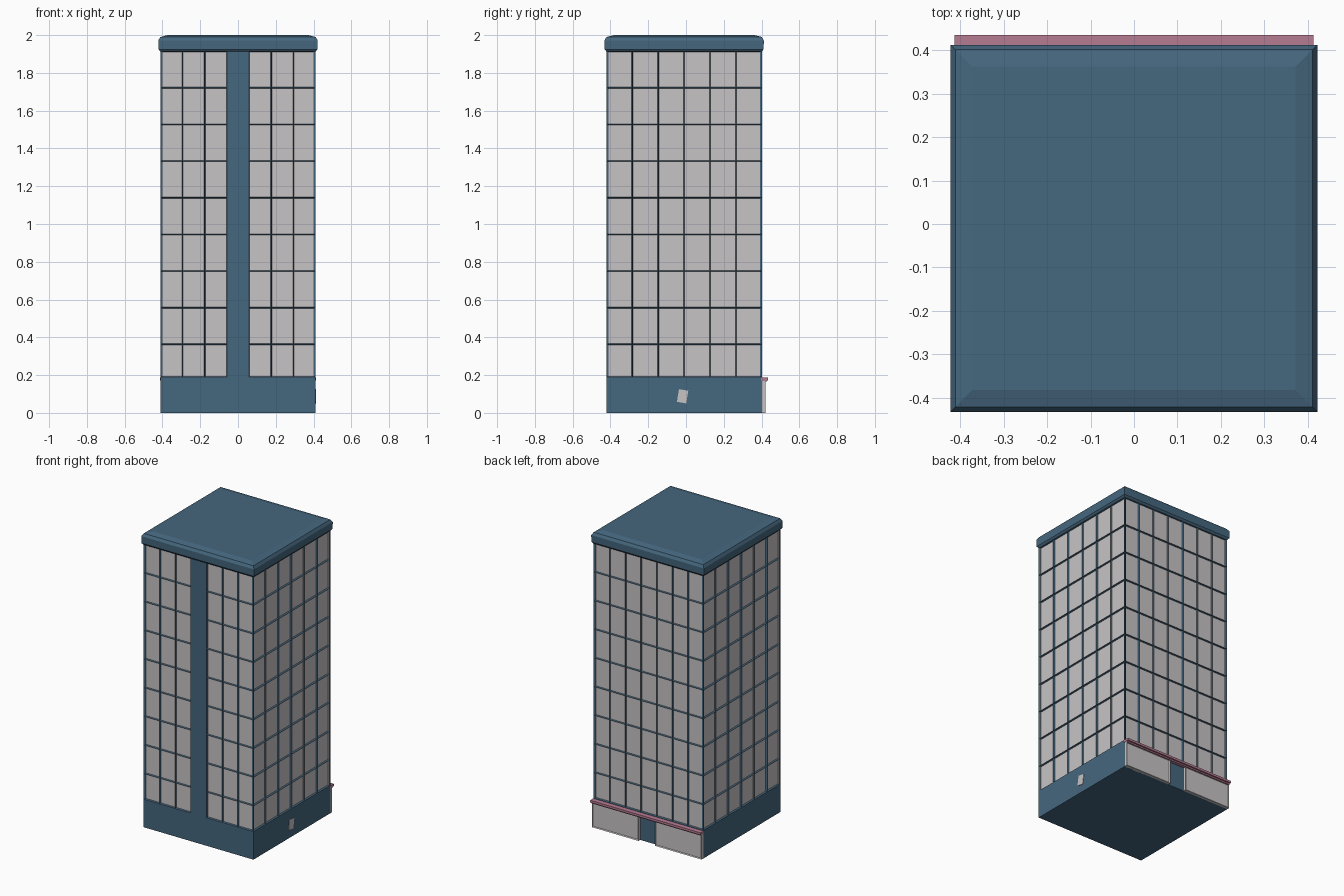
import bpy, bmesh, math
from mathutils import Matrix

if "Cube" in bpy.data.objects:
    bpy.data.objects.remove(bpy.data.objects["Cube"])


def material(name, rgb):
    m = bpy.data.materials.new(name)
    m.diffuse_color = (*rgb, 1)
    m.use_nodes = True
    m.node_tree.nodes["Principled BSDF"].inputs["Base Color"].default_value = m.diffuse_color
    return m


BLUE = material("slate blue", (0.06, 0.135, 0.21))
GREY = material("light grey", (0.57, 0.55, 0.555))
PINK = material("dusty pink", (0.47, 0.20, 0.29))


def finish(bm, name, mats):
    mesh = bpy.data.meshes.new(name)
    bm.to_mesh(mesh)
    bm.free()
    for m in mats:
        mesh.materials.append(m)
    ob = bpy.data.objects.new(name, mesh)
    bpy.context.collection.objects.link(ob)
    return ob


def box(name, lo, hi, mat):
    bm = bmesh.new()
    bmesh.ops.create_cube(bm, size=1)
    for v in bm.verts:
        v.co = [lo[i] + (v.co[i] + 0.5) * (hi[i] - lo[i]) for i in range(3)]
    return finish(bm, name, [mat])


def loft(bm, rings):
    """Stack closed rings of points into a capped tube; return faces by row."""
    vs = [[bm.verts.new(p) for p in r] for r in rings]
    n = len(vs[0])
    rows = [[bm.faces.new((a[i], a[(i + 1) % n], b[(i + 1) % n], b[i]))
             for i in range(n)] for a, b in zip(vs, vs[1:])]
    bm.faces.new(vs[0][::-1])
    bm.faces.new(vs[-1])
    return rows


X, Y0, Y1 = 0.411, -0.422, 0.402
CY = (Y0 + Y1) / 2

# Tower: ring of wall columns (7 front, 6 right, 7 back, 6 left), recessed panes
corners = [(-X, Y0, 7), (X, Y0, 6), (X, Y1, 7), (-X, Y1, 6)]
ring = []
for k, (x, y, n) in enumerate(corners):
    x2, y2, _ = corners[(k + 1) % 4]
    ring += [(x + (x2 - x) * i / n, y + (y2 - y) * i / n) for i in range(n)]
levels = [0, 0.19] + [1.915 - 0.194 * i for i in range(8, -1, -1)]
bm = bmesh.new()
rows = loft(bm, [[(x, y, z) for x, y in ring] for z in levels])
bm.normal_update()
# Column 3 of the front is the solid strip
panes = [f for r in rows[1:] for i, f in enumerate(r) if i != 3]
bmesh.ops.inset_individual(bm, faces=panes, thickness=0.0045, depth=-0.011)
for f in panes:
    f.material_index = 1
finish(bm, "tower", [BLUE, GREY])

# Roof slab with rounded rim
bm = bmesh.new()
profile = [(0.411, 1.913), (0.421, 1.925), (0.422, 1.972), (0.411, 1.99), (0.372, 2.0)]
loft(bm, [[(-w, CY - w, z), (w, CY - w, z), (w, CY + w, z), (-w, CY + w, z)]
          for w, z in profile])
finish(bm, "roof", [BLUE])

# Shop front on the back: two framed panels either side of the doorway
for side, name in ((-1, "left"), (1, "right")):
    a, b = sorted((side * 0.061, side * X))
    ob = box("shop_panel_" + name, (a, Y1 - 0.005, 0), (b, 0.421, 0.168), GREY)
    bm = bmesh.new()
    bm.from_mesh(ob.data)
    bm.normal_update()
    outer = [f for f in bm.faces if f.normal.y > 0.9]
    bmesh.ops.inset_individual(bm, faces=outer, thickness=0.009, depth=-0.005)
    bm.to_mesh(ob.data)
    bm.free()

# Canopy in two steps
box("canopy_lower", (-X, Y1 - 0.005, 0.163), (X, 0.425, 0.172), PINK)
box("canopy_upper", (-0.413, Y1 - 0.005, 0.172), (0.413, 0.435, 0.187), PINK)

# Small tilted notice on the right side of the base
notice = box("notice", (-0.002, -0.025, -0.034), (0.003, 0.025, 0.034), GREY)
notice.data.transform(Matrix.Translation((X, -0.018, 0.088)) @
                      Matrix.Rotation(math.radians(-9), 4, 'X'))
